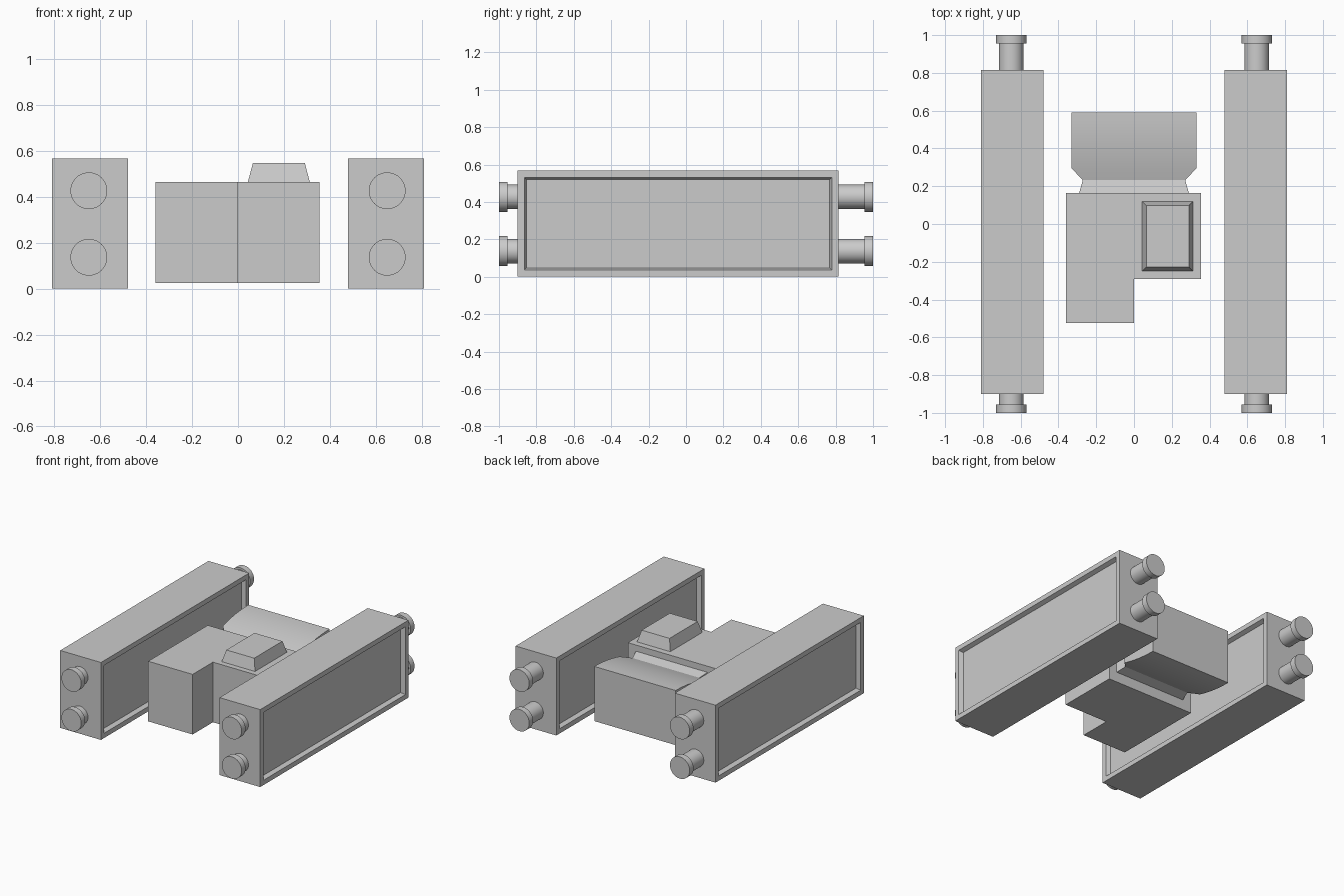
import bpy, bmesh, math
from mathutils import Vector, Matrix

if "Cube" in bpy.data.objects:
    bpy.data.objects.remove(bpy.data.objects["Cube"], do_unlink=True)

grey = bpy.data.materials.new("light_grey")
colour = (0.6, 0.6, 0.6, 1)
grey.diffuse_color = colour
grey.use_nodes = True
grey.node_tree.nodes["Principled BSDF"].inputs["Base Color"].default_value = colour


def finish(name, bm, smooth=False):
    bmesh.ops.recalc_face_normals(bm, faces=bm.faces)
    mesh = bpy.data.meshes.new(name)
    bm.to_mesh(mesh)
    bm.free()
    mesh.materials.append(grey)
    obj = bpy.data.objects.new(name, mesh)
    bpy.context.collection.objects.link(obj)
    if smooth:
        bpy.ops.object.select_all(action='DESELECT')
        obj.select_set(True)
        bpy.context.view_layer.objects.active = obj
        bpy.ops.object.shade_smooth_by_angle(angle=math.radians(30))
    return obj


def box(lo, hi):
    bm = bmesh.new()
    bmesh.ops.create_cube(bm, size=1)
    lo, hi = Vector(lo), Vector(hi)
    for v in bm.verts:
        v.co = (lo + hi) / 2 + v.co * (hi - lo)
    return bm


def loft(sections):
    """Skin rectangles given as (y, half width, bottom, top)."""
    bm = bmesh.new()
    rings = []
    for y, w, b, t in sections:
        corners = ((-w, b), (w, b), (w, t), (-w, t))
        rings.append([bm.verts.new((x, y, z)) for x, z in corners])
    for a, b in zip(rings, rings[1:]):
        for i in range(4):
            j = (i + 1) % 4
            bm.faces.new((a[i], a[j], b[j], b[i]))
    bm.faces.new(rings[0])
    bm.faces.new(rings[-1])
    return bm


def cylinder(bm, radius, x, z, y0, y1):
    place = Matrix.Translation((x, (y0 + y1) / 2, z)) @ Matrix.Rotation(math.pi / 2, 4, 'X')
    bmesh.ops.create_cone(bm, cap_ends=True, segments=40, radius1=radius,
                          radius2=radius, depth=y1 - y0, matrix=place)


# Side rails with a recessed panel on both long faces, and end pegs
for side, sign in (("left", 1), ("right", -1)):
    xs = sorted((sign * 0.48, sign * 0.81))
    bm = box((xs[0], -0.9, 0), (xs[1], 0.815, 0.567))
    bm.normal_update()
    panels = [f for f in bm.faces if abs(f.normal.x) > 0.9]
    bmesh.ops.inset_individual(bm, faces=panels, thickness=0.05)
    bmesh.ops.inset_individual(bm, faces=panels, thickness=0.017, depth=-0.03)
    finish(side + "_rail", bm)

    for level, z in (("lower", 0.137), ("upper", 0.427)):
        for end, face, tip in (("front", -0.9, -1), ("back", 0.815, 1)):
            bm = bmesh.new()
            collar = tip * 0.955
            cylinder(bm, 0.065, sign * 0.65, z, *sorted((face, collar)))
            cylinder(bm, 0.08, sign * 0.65, z, *sorted((collar, tip)))
            finish(f"{side}_{level}_{end}_peg", bm, True)

# Stepped central body, extruded from its plan
plan = [(-0.36, -0.525), (0, -0.525), (0, -0.29), (0.355, -0.29),
        (0.355, 0.165), (-0.36, 0.165)]
bm = bmesh.new()
base = bm.faces.new([bm.verts.new((x, y, 0.025)) for x, y in plan])
top = bmesh.ops.extrude_face_region(bm, geom=[base])["geom"]
bmesh.ops.translate(bm, vec=(0, 0, 0.44),
                    verts=[g for g in top if isinstance(g, bmesh.types.BMVert)])
finish("body", bm)

# Tapered hatch on top
bm = box((0.043, -0.25, 0.465), (0.313, 0.12, 0.548))
for v in bm.verts:
    if v.co.z > 0.5:
        v.co.x += 0.022 if v.co.x < 0.178 else -0.022
        v.co.y += 0.022 if v.co.y < -0.065 else -0.022
finish("hatch", bm)

# Neck joining the body to the rear housing
finish("neck", loft([(0.165, 0.29, 0.1, 0.42), (0.235, 0.27, 0.12, 0.4)]))

# Rear housing with gently bowed top and bottom
sections = []
for y in (0.23, 0.295, 0.34, 0.39, 0.44, 0.49, 0.54, 0.59):
    drop = 0.06 * ((0.59 - y) / 0.36) ** 2
    sections.append((y, 0.27 if y < 0.25 else 0.33, 0.06 + drop, 0.46 - drop))
finish("rear_housing", loft(sections), True)
